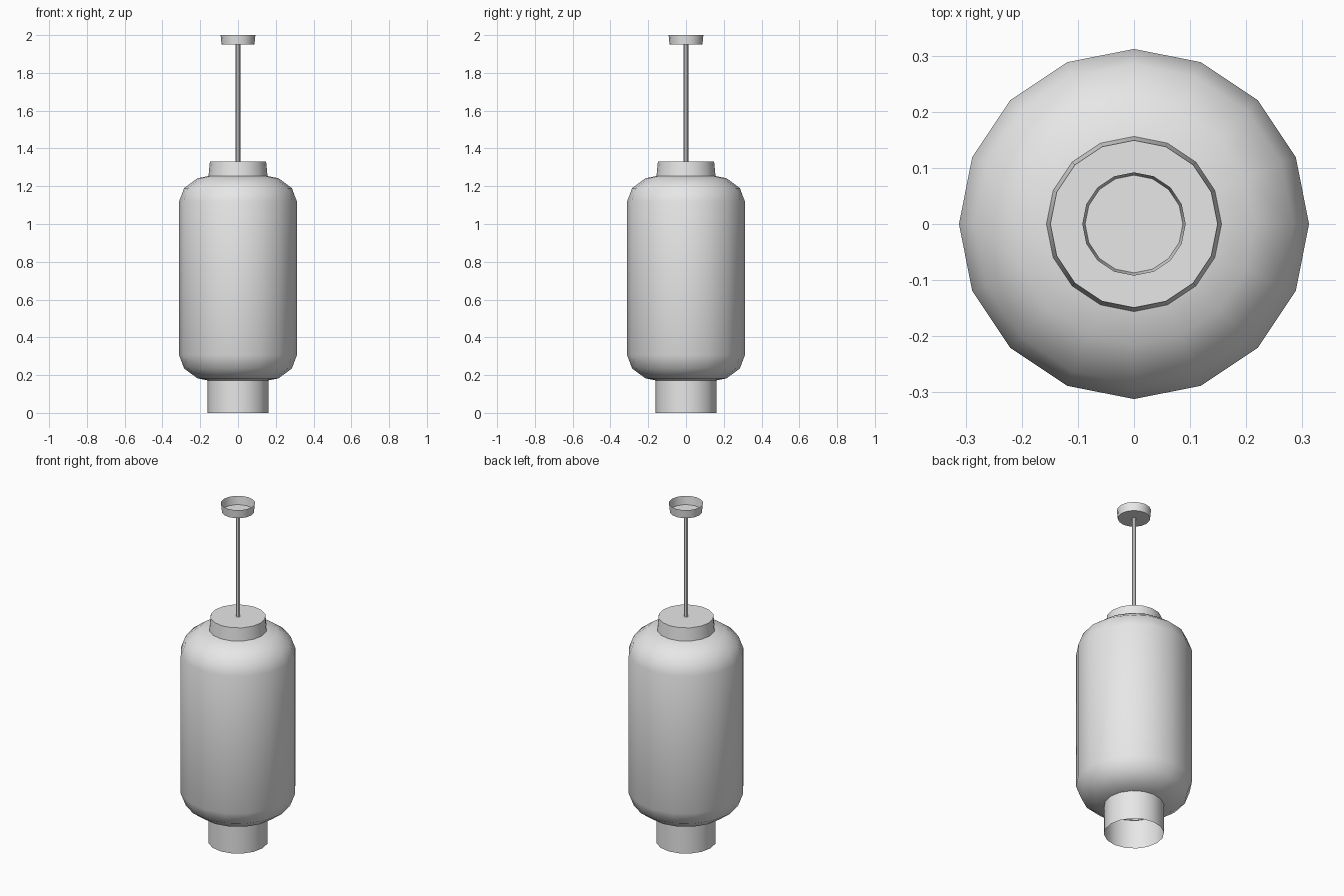
import bpy, bmesh, math

SIDES = 16

cube = bpy.data.objects.get("Cube")
if cube:
    bpy.data.objects.remove(cube, do_unlink=True)

grey = bpy.data.materials.new("plain_grey")
grey.use_nodes = True
colour = (0.8, 0.8, 0.8, 1)
grey.diffuse_color = colour
grey.node_tree.nodes["Principled BSDF"].inputs["Base Color"].default_value = colour


def lathe(name, profile, sides=SIDES, cap_start=False, cap_end=False):
    """Turn a bottom-to-top (radius, height) profile around the z axis."""
    bm = bmesh.new()
    rings = []
    for r, z in profile:
        rings.append([bm.verts.new((r * math.cos(math.tau * i / sides),
                                    r * math.sin(math.tau * i / sides), z))
                      for i in range(sides)])
    for low, high in zip(rings, rings[1:]):
        for i in range(sides):
            j = (i + 1) % sides
            bm.faces.new((low[i], low[j], high[j], high[i]))
    if cap_start:
        bm.faces.new(rings[0][::-1])
    if cap_end:
        bm.faces.new(rings[-1])
    mesh = bpy.data.meshes.new(name)
    bm.to_mesh(mesh)
    bm.free()
    mesh.materials.append(grey)
    obj = bpy.data.objects.new(name, mesh)
    bpy.context.collection.objects.link(obj)
    bpy.ops.object.select_all(action='DESELECT')
    obj.select_set(True)
    bpy.context.view_layer.objects.active = obj
    bpy.ops.object.shade_smooth_by_angle(angle=math.radians(42))
    return obj


# Lamp shade: the same rounded shoulder at the bottom and the top
BOTTOM, TOP = 0.17, 1.255
shoulder = [(0.15, 0.0), (0.215, 0.013), (0.285, 0.065), (0.312, 0.136)]
shade = [(r, BOTTOM + h) for r, h in shoulder]
shade += [(r, TOP - h) for r, h in reversed(shoulder)]
lathe("lamp_shade", shade)

# Open collar below the shade
lathe("bottom_collar", [(0.161, 0.0), (0.161, 0.175)])

# Closed cap above the shade
lathe("top_cap", [(0.156, 1.255), (0.149, 1.33)], cap_end=True)

# Hanging rod
lathe("hanging_rod", [(0.012, 1.325), (0.012, 1.949)], sides=8)

# Ceiling canopy, a thin cup open at the top
lathe("ceiling_canopy", [(0.087, 1.95), (0.092, 2.0)], cap_start=True)
